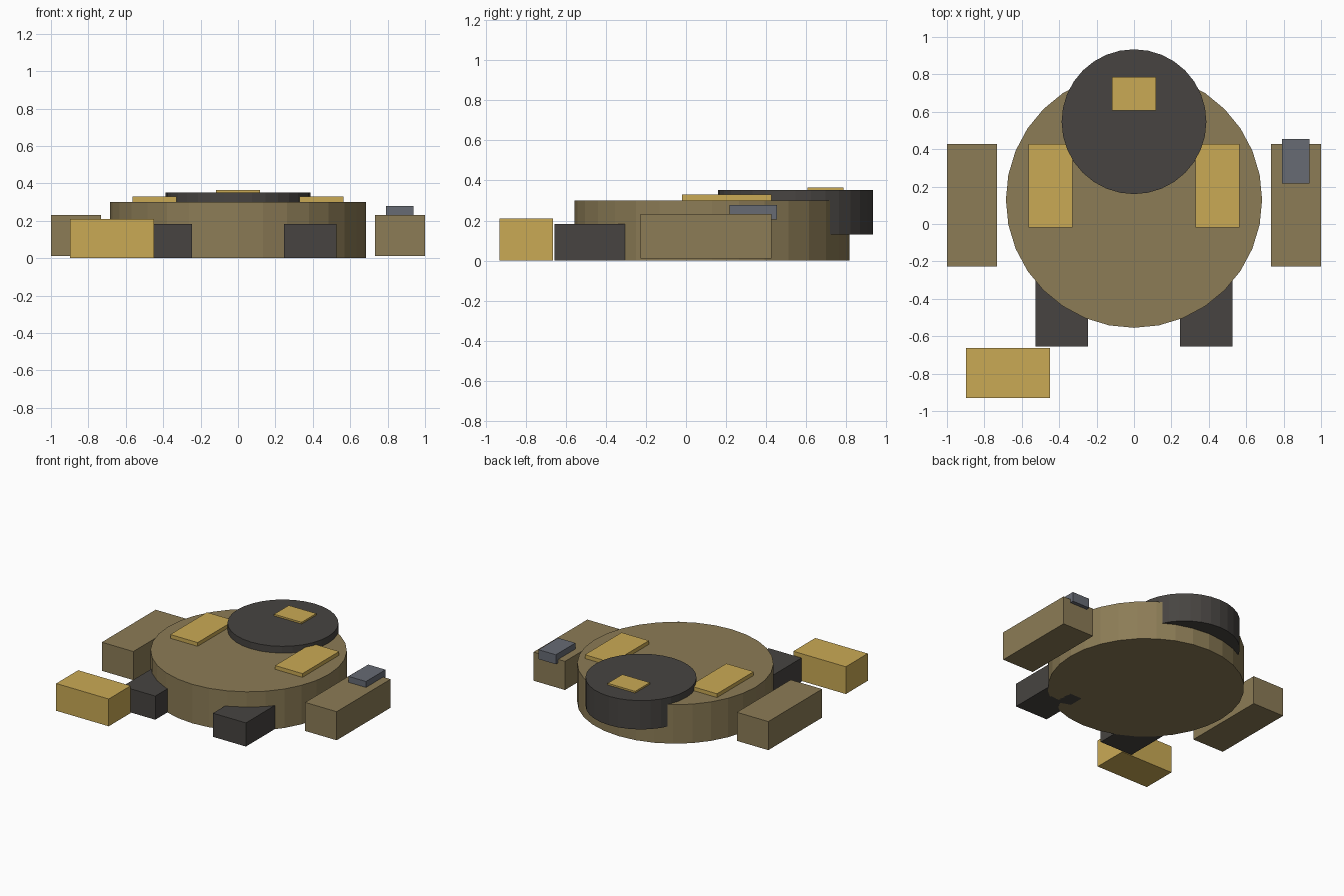
import bpy
import bmesh
from mathutils import Matrix, Vector

if "Cube" in bpy.data.objects:
    bpy.data.objects.remove(bpy.data.objects["Cube"])


def material(name, rgb):
    """Flat colour given as 0-255 sRGB, stored as linear."""
    mat = bpy.data.materials.new(name)
    lin = [((c / 255 + 0.055) / 1.055) ** 2.4 for c in rgb]
    mat.diffuse_color = (*lin, 1.0)
    mat.use_nodes = True
    mat.node_tree.nodes["Principled BSDF"].inputs["Base Color"].default_value = mat.diffuse_color
    return mat


olive = material("olive_brown", (140, 124, 86))
charcoal = material("charcoal", (71, 68, 65))
gold = material("gold", (202, 170, 85))
slate = material("slate_blue", (103, 107, 116))


def finish(name, bm, mat):
    mesh = bpy.data.meshes.new(name)
    bm.to_mesh(mesh)
    bm.free()
    mesh.materials.append(mat)
    obj = bpy.data.objects.new(name, mesh)
    bpy.context.collection.objects.link(obj)
    return obj


def box(name, x, y, z, mat):
    """Box from (min, max) ranges on each axis."""
    lo, hi = (Vector(v) for v in zip(x, y, z))
    bm = bmesh.new()
    bmesh.ops.create_cube(bm, size=1, matrix=Matrix.LocRotScale((lo + hi) / 2, None, hi - lo))
    return finish(name, bm, mat)


def disc(name, y, radius, z, sides, mat):
    """Upright cylinder centred on x = 0."""
    bm = bmesh.new()
    bmesh.ops.create_cone(bm, cap_ends=True, segments=sides, radius1=radius, radius2=radius,
                          depth=z[1] - z[0], matrix=Matrix.Translation((0, y, sum(z) / 2)))
    return finish(name, bm, mat)


def pair(name, x, y, z, mat):
    """Matching boxes on the left and right."""
    box("right_" + name, x, y, z, mat)
    box("left_" + name, (-x[1], -x[0]), y, z, mat)


# Round body and overlapping head disc
disc("body", 0.13, 0.685, (0.0, 0.30), 32, olive)
disc("head", 0.547, 0.387, (0.13, 0.352), 32, charcoal)

# Limbs beside and in front of the body
pair("arm", (0.732, 1.0), (-0.228, 0.427), (0.012, 0.232), olive)
pair("leg", (0.246, 0.526), (-0.655, -0.275), (0.0, 0.182), charcoal)

# Raised gold plates on the body and head
pair("shoulder_plate", (0.33, 0.563), (-0.02, 0.427), (0.28, 0.329), gold)
box("head_plate", (-0.117, 0.117), (0.607, 0.785), (0.335, 0.365), gold)

# Small block on one arm and the loose block at the front
box("arm_block", (0.79, 0.938), (0.217, 0.455), (0.205, 0.278), slate)
box("loose_block", (-0.897, -0.45), (-0.93, -0.663), (0.0, 0.21), gold)
